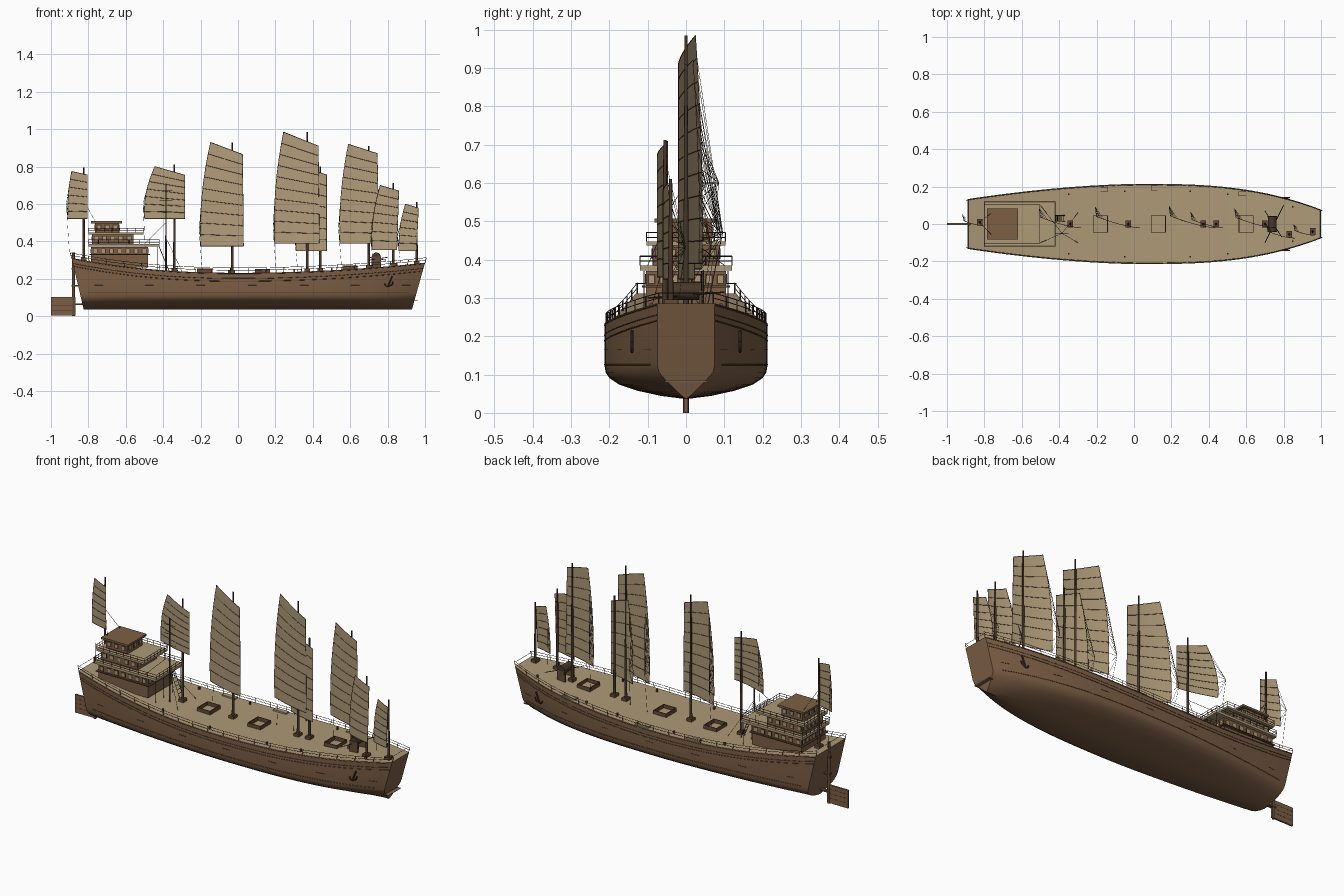
import bpy, math
from mathutils import Vector

if "Cube" in bpy.data.objects:
    bpy.data.objects.remove(bpy.data.objects["Cube"], do_unlink=True)


def material(name, rgb):
    m = bpy.data.materials.new(name)
    m.use_nodes = True
    m.diffuse_color = (*rgb, 1)
    m.node_tree.nodes["Principled BSDF"].inputs["Base Color"].default_value = (*rgb, 1)
    return m


SAIL = material("sail canvas", (0.44, 0.335, 0.195))
DECK = material("deck planking", (0.42, 0.32, 0.185))
WOOD = material("hull brown", (0.205, 0.114, 0.06))
WALE = material("wale brown", (0.13, 0.07, 0.037))
DARK = material("dark timber", (0.065, 0.038, 0.022))
ROPE = material("rope", (0.07, 0.05, 0.035))


def mesh(name, verts, faces, mat, smooth=None):
    me = bpy.data.meshes.new(name)
    me.from_pydata(verts, [], faces)
    me.materials.append(mat)
    ob = bpy.data.objects.new(name, me)
    bpy.context.collection.objects.link(ob)
    if smooth:
        bpy.ops.object.select_all(action='DESELECT')
        ob.select_set(True)
        bpy.context.view_layer.objects.active = ob
        bpy.ops.object.shade_smooth_by_angle(angle=math.radians(smooth))


def boxes(name, spans, mat):
    """One object from several axis-aligned blocks (x0, x1, y0, y1, z0, z1)."""
    verts, faces = [], []
    for x0, x1, y0, y1, z0, z1 in spans:
        b = len(verts)
        verts += [(x, y, z) for x in (x0, x1) for y in (y0, y1) for z in (z0, z1)]
        for f in ((0, 1, 3, 2), (4, 6, 7, 5), (0, 4, 5, 1), (2, 3, 7, 6), (0, 2, 6, 4), (1, 5, 7, 3)):
            faces.append([b + i for i in f])
    mesh(name, verts, faces, mat)


def lines(name, paths, radius, mat, sides=0):
    """Thin round bars or ropes that follow straight-segment paths."""
    cu = bpy.data.curves.new(name, 'CURVE')
    cu.dimensions = '3D'
    cu.bevel_depth = radius
    cu.bevel_resolution = sides
    cu.use_fill_caps = True
    for path in paths:
        sp = cu.splines.new('POLY')
        sp.points.add(len(path) - 1)
        for p, co in zip(sp.points, path):
            p.co = (*co, 1)
    cu.materials.append(mat)
    bpy.context.collection.objects.link(bpy.data.objects.new(name, cu))


def spar(name, a, b, r0, r1, mat, sides=10):
    d = Vector(b) - Vector(a)
    bpy.ops.mesh.primitive_cone_add(vertices=sides, radius1=r0, radius2=r1, depth=d.length,
                                    location=(Vector(a) + Vector(b)) / 2,
                                    rotation=d.to_track_quat('Z', 'Y').to_euler())
    ob = bpy.context.object
    ob.name = name
    ob.data.materials.append(mat)
    bpy.ops.object.shade_smooth_by_angle(angle=0.8)


def lerp(a, b, t):
    return a + (b - a) * t


# Hull shape
KEEL = 0.036


def deck_z(x):
    return 0.232 + (0.08 * (-x / 0.89) ** 2.2 if x < 0 else 0.054 * x * x)


def half_width(x):
    d = (x - 0.05) / 0.95
    return 0.213 - (0.138 * d ** 2.7 if d > 0 else 0.083 * (-d) ** 1.74)


def hull_point(s, z, f=1.0):
    xt = lerp(-0.89, 1.0, s)
    x = lerp(lerp(-0.825, 0.93, s), xt, (z - KEEL) / (deck_z(xt) - KEEL))
    vee = min(1, (z - KEEL) / 0.075)
    return Vector((x, half_width(xt) * lerp(f, vee, 0.85 * max(0, 2 * s - 1) ** 8), z))


BILGE = [(1, 0.125), (0.985, 0.106), (0.94, 0.091), (0.82, 0.074), (0.6, 0.058), (0.3, 0.044), (0, KEEL)]
N = 40
verts, faces = [], []
for i in range(N + 1):
    s = i / N
    top = deck_z(lerp(-0.89, 1, s))
    half = [hull_point(s, z, f) for f, z in [(1, top), (1.0, lerp(top, 0.13, 0.5))] + BILGE]
    verts += half + [Vector((p.x, -p.y, p.z)) for p in reversed(half[:-1])]
R = len(verts) // (N + 1)
for i in range(N):
    for k in range(R - 1):
        a = i * R + k
        faces.append((a, a + 1, a + R + 1, a + R))
faces += [list(range(R))[::-1], list(range(N * R, N * R + R))]
mesh("hull", verts, faces, WOOD, 35)
deck = [verts[i * R + k] for i in range(N + 1) for k in (0, R - 1)]
mesh("deck", deck, [(2 * i, 2 * i + 1, 2 * i + 3, 2 * i + 2) for i in range(N)], DECK, 35)

# Wales, rails and posts on both sides
wales, seams, rails, posts = [], [], [], []
for side in (1, -1):
    def at(s, z, out=0.0):
        p = hull_point(s, z)
        return (p.x, side * (p.y + out), p.z)

    steps = [i / N for i in range(N + 1)]
    tops = [deck_z(lerp(-0.89, 1, s)) for s in steps]
    for drop in (0.004, 0.045):
        wales.append([at(s, t - drop) for s, t in zip(steps, tops)])
    wales.append([at(s, 0.126) for s in steps[1:-1]])
    seams.append([at(s, t - 0.03, 0.0005) for s, t in zip(steps, tops)])
    for i in range(2, N, 6):
        seams.append([at(s, 0.165) for s in (i / N, (i + 1) / N)])
    for h in (0.014, 0.027):
        rails.append([at(s, t + h, -0.004) for s, t in zip(steps, tops)])
    posts += [[at(s, t, -0.004), at(s, t + 0.027, -0.004)] for s, t in zip(steps, tops)][::2]
lines("hull_wales", wales, 0.0018, WALE)
lines("plank_seams", seams, 0.0011, DARK)
lines("deck_rails", rails, 0.0012, DARK)
lines("rail_posts", posts, 0.0017, DARK)
for x in (-0.885, 0.995):
    w, z = half_width(x), deck_z(x)
    lines("end_rail", [[(x, -w, z + 0.027), (x, w, z + 0.027)]], 0.0012, DARK)

# Rudder with stock and planks
boxes("rudder_blade", [(-1.0, -0.87, -0.005, 0.005, 0.003, 0.103)], WOOD)
boxes("rudder_straps", [(-0.995, -0.87, -0.0055, 0.0055, z, z + 0.002) for z in (0.03, 0.055, 0.08)], DARK)
spar("rudder_stock", (-0.88, 0, 0), (-0.88, 0, 0.34), 0.008, 0.008, WALE)
boxes("rudder_brackets", [(-0.89, -0.82, -0.01, 0.01, z, z + 0.008) for z in (0.06, 0.16, 0.25)], WALE)
# Step across the foot of the bow with a pale edge
boxes("bow_step", [(0.935, 0.958, -0.055, 0.055, 0.081, 0.085)], WOOD)
boxes("bow_step_edge", [(0.958, 0.962, -0.055, 0.055, 0.081, 0.085)], DECK)

# Stern house: walls, floor slabs, windows, rails
TIERS = [(-0.785, -0.48, 0.105, 0.26, 0.37), (-0.78, -0.56, 0.088, 0.385, 0.437), (-0.765, -0.635, 0.068, 0.447, 0.497)]
boxes("house_walls", [(a, b, -w, w, z0, z1) for a, b, w, z0, z1 in TIERS], WOOD)
SLABS = [(-0.80, -0.42, 0.12, 0.372, 0.385), (-0.80, -0.505, 0.103, 0.437, 0.447)]
boxes("house_floors", [(a, b, -w, w, z0, z1) for a, b, w, z0, z1 in SLABS], DECK)
boxes("house_roof", [(-0.785, -0.62, -0.082, 0.082, 0.497, 0.508)], WOOD)
boxes("house_ledge", [(-0.795, -0.47, -0.115, 0.115, 0.327, 0.332)], WALE)


def windows(name, grow, out, mat):
    panes = []
    for (a, b, w, z0, z1), count in zip(TIERS, (7, 5, 3)):
        lo, hi = z1 - 0.031 - grow, z1 - 0.012 + grow
        for i in range(count):
            x, y = lerp(a, b, (i + 0.5) / count), lerp(-w, w, (i + 0.5) / count)
            dx, dy = 0.009 + grow, 0.007 + grow
            panes += [(x - dx, x + dx, s * w - out, s * w + out, lo, hi) for s in (1, -1)]
            panes += [(e - out, e + out, y - dy, y + dy, lo, hi) for e in (a, b)]
    boxes(name, panes, mat)


windows("window_frames", 0.004, 0.0015, DARK)
windows("window_panes", 0, 0.0025, DECK)
bars = []
for a, b, w, _, z in SLABS:
    ring = [(a, -w), (b, -w), (b, w), (a, w), (a, -w)]
    for h in (0.011, 0.024):
        bars.append([(x, y, z + h) for x, y in ring])
    for (x0, y0), (x1, y1) in zip(ring, ring[1:]):
        for i in range(7):
            x, y = lerp(x0, x1, i / 7), lerp(y0, y1, i / 7)
            bars.append([(x, y, z), (x, y, z + 0.024)])
bars += [[(-0.43, y, 0.24), (-0.43, y, 0.37)] for y in (-0.11, -0.04, 0.04, 0.11)]
lines("house_rails", bars, 0.0015, DARK)
ladder = [[(-0.425, y, 0.38), (-0.37, y, 0.245)] for y in (0.015, 0.045)]
ladder += [[(-0.425 + 0.055 * i / 7, y, 0.38 - 0.135 * i / 7) for y in (0.015, 0.045)] for i in range(1, 7)]
lines("house_ladder", ladder, 0.0018, DARK)

# Open hatch coamings, side plates and bitts
hatches, plates, bitts = [], [], []
for x in (-0.18, 0.13, 0.6):
    z = deck_z(x)
    for s in (1, -1):
        hatches.append((x - 0.04, x + 0.04, s * 0.0435 - 0.002, s * 0.0435 + 0.002, z - 0.005, z + 0.02))
        hatches.append((x + s * 0.038 - 0.002, x + s * 0.038 + 0.002, -0.0415, 0.0415, z - 0.005, z + 0.02))
    y = half_width(x) - 0.02
    plates.append((x - 0.04, x + 0.04, y - 0.013, y + 0.013, z, z + 0.008))
for x in (-0.35, -0.05, 0.3, 0.5, 0.85):
    for s in (1, -1):
        y = s * (half_width(x) - 0.035)
        bitts.append((x - 0.004, x + 0.004, y - 0.004, y + 0.004, deck_z(x) - 0.005, deck_z(x) + 0.015))
boxes("hatch_coamings", hatches, WALE)
boxes("side_plates", plates, DECK)
boxes("mooring_bitts", bitts, WALE)

# Windlass with crossed handspikes
boxes("windlass_frame", [(0.715, 0.765, y - 0.004, y + 0.004, 0.25, 0.32) for y in (-0.038, 0.038)], WALE)
spar("windlass_drum", (0.74, -0.04, 0.318), (0.74, 0.04, 0.318), 0.023, 0.023, DARK, 12)
lines("windlass_handspikes", [[(0.70, -0.10, 0.30), (0.80, 0.10, 0.315)],
                              [(0.79, -0.07, 0.30), (0.70, 0.07, 0.315)]], 0.002, DARK)

# Anchors hung on each bow
for s in (1, -1):
    y = s * 0.141
    lines("anchor", [[(0.825, y, 0.215), (0.805, y, 0.165)], [(0.785, y, 0.175), (0.79, y, 0.162),
                     (0.805, y, 0.16), (0.825, y, 0.17), (0.83, y, 0.185)]], 0.004, DARK, 1)


def sail(label, mast_x, mast_top, y0, leech, luff, foot, top_leech, top_luff, ribs):
    """Battened lug sail with mast, battens and sheets; tops are (x, z)."""
    chord = luff - leech

    def pt(u, v):
        xa = lerp(luff, top_luff[0], v)
        xb = lerp(leech, top_leech[0], v * v) - 0.025 * chord * math.sin(math.pi * v)
        x = lerp(xa, xb, u)
        z = lerp(foot, lerp(top_luff[1], top_leech[1], u), v)
        t = max(0, (luff - x) / chord)
        return (x, y0 - 0.02 + 0.26 * chord * t ** 1.5, z)

    n = 8
    vs = [pt(i / n, j / n) for j in range(n + 1) for i in range(n + 1)]
    fs = [(a, a + 1, a + n + 2, a + n + 1) for j in range(n) for a in range(j * (n + 1), j * (n + 1) + n)]
    mesh(label + "_sail", vs, fs, SAIL, 60)
    rows = [j / ribs for j in range(ribs + 1)]
    lines(label + "_battens", [[pt(i / n, v) for i in range(n + 1)] for v in rows], 0.0013, DARK)
    lines(label + "_edges", [[pt(u, j / n) for j in range(n + 1)] for u in (0, 1)], 0.0009, DARK)
    base = deck_z(mast_x)
    spar(label + "_mast", (mast_x, y0, base - 0.01), (mast_x, y0, mast_top), 0.0075, 0.004, DARK)
    boxes(label + "_mast_step", [(mast_x - 0.015, mast_x + 0.015, y0 - 0.018, y0 + 0.018, base - 0.01, base + 0.015)], WALE)
    low = (leech - 0.008, y0 + 0.4 * chord, foot + 0.08)
    tail = (leech + 0.01, y0 + 0.2 * chord, deck_z(leech))
    sheets = [[pt(1, v), low] for v in rows[:-1]] + [[low, tail]]
    lines(label + "_sheets", sheets, 0.0007, ROPE)


sail("stern", -0.825, 0.795, 0.01, -0.91, -0.805, 0.52, (-0.89, 0.775), (-0.805, 0.755), 6)
sail("mizzen", -0.34, 0.81, 0, -0.50, -0.285, 0.52, (-0.445, 0.80), (-0.285, 0.755), 7)
sail("midship", -0.03, 0.93, 0, -0.20, 0.03, 0.375, (-0.147, 0.93), (0.025, 0.865), 9)
sail("main", 0.37, 0.985, 0, 0.195, 0.435, 0.39, (0.243, 0.985), (0.43, 0.91), 10)
sail("second", 0.44, 0.80, 0, 0.31, 0.475, 0.35, (0.35, 0.80), (0.475, 0.755), 7)
sail("fore", 0.70, 0.91, 0, 0.545, 0.755, 0.39, (0.59, 0.92), (0.745, 0.87), 9)
sail("inner_bow", 0.83, 0.712, -0.055, 0.715, 0.85, 0.355, (0.76, 0.70), (0.86, 0.67), 7)
sail("outer_bow", 0.955, 0.61, -0.04, 0.86, 0.955, 0.35, (0.895, 0.60), (0.965, 0.578), 6)

# Signal pole ahead of the stern house, with stays
spar("signal_pole", (-0.385, -0.05, 0.23), (-0.385, -0.05, 0.71), 0.005, 0.003, DARK)
lines("signal_yards", [[(-0.42, -0.05, z), (-0.35, -0.05, z)] for z in (0.56, 0.62, 0.67)], 0.0015, DARK)
lines("stays", [[(-0.385, -0.05, 0.5), (-0.5, y, 0.385)] for y in (-0.1, 0.1)]
      + [[(-0.385, -0.05, 0.42), (-0.30, y, 0.24)] for y in (-0.1, 0.06)]
      + [[(-0.825, 0.01, 0.62), (-0.76, y, 0.5)] for y in (-0.06, 0.06)], 0.001, ROPE)
